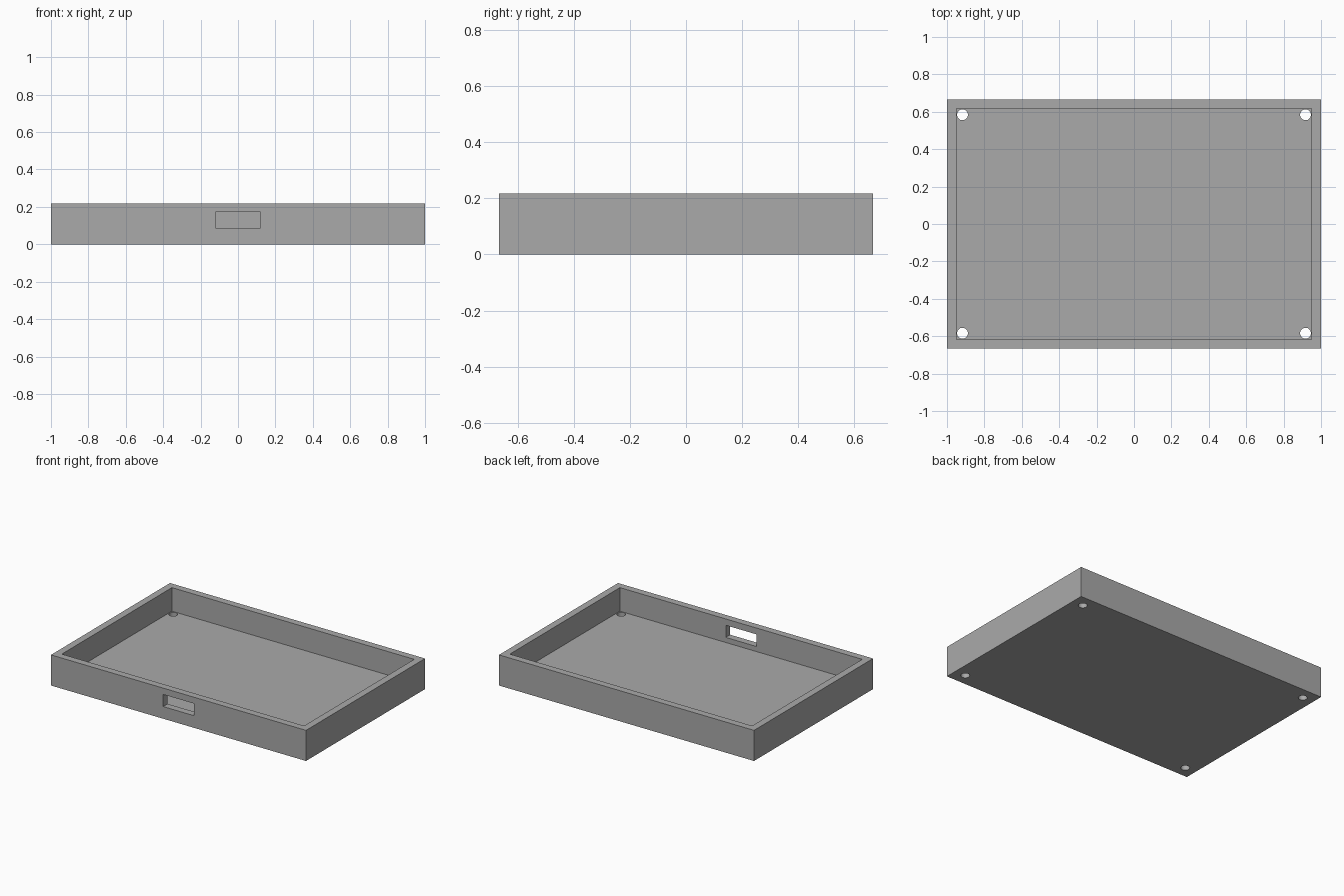
import bpy

default = bpy.data.objects.get("Cube")
if default:
    bpy.data.objects.remove(default, do_unlink=True)

WIDTH, DEPTH, HEIGHT = 2.0, 4 / 3, 0.217
WALL, FLOOR = 0.05, 0.05
HOLE_RADIUS, HOLE_INSET = 0.029, 0.083

grey = bpy.data.materials.new("plain grey")
grey.use_nodes = True
grey.diffuse_color = (0.4, 0.4, 0.4, 1)
grey.node_tree.nodes["Principled BSDF"].inputs["Base Color"].default_value = (0.4, 0.4, 0.4, 1)


def box(name, size, z_low, y=0):
    bpy.ops.mesh.primitive_cube_add(size=1, location=(0, y, z_low + size[2] / 2))
    obj = bpy.context.object
    obj.name = name
    obj.scale = size
    bpy.ops.object.transform_apply(location=True, rotation=False, scale=True)
    obj.data.materials.append(grey)
    return obj


def cut(target, cutter):
    cutter.hide_render = True
    mod = target.modifiers.new(cutter.name, "BOOLEAN")
    mod.operation = "DIFFERENCE"
    mod.solver = "EXACT"
    mod.object = cutter
    bpy.context.view_layer.objects.active = target
    bpy.ops.object.modifier_apply(modifier=mod.name)
    bpy.data.objects.remove(cutter, do_unlink=True)


# Open tray body
tray = box("tray", (WIDTH, DEPTH, HEIGHT), 0)
cut(tray, box("cavity_cutter", (WIDTH - 2 * WALL, DEPTH - 2 * WALL, HEIGHT), FLOOR))

# Cable slot through the front wall
cut(tray, box("slot_cutter", (0.24, 3 * WALL, 0.086), 0.086, -DEPTH / 2))

# Screw holes through the floor corners
for sx in (-1, 1):
    for sy in (-1, 1):
        bpy.ops.mesh.primitive_cylinder_add(
            vertices=32, radius=HOLE_RADIUS, depth=4 * FLOOR,
            location=(sx * (WIDTH / 2 - HOLE_INSET), sy * (DEPTH / 2 - HOLE_INSET), 0))
        hole = bpy.context.object
        hole.name = "screw_hole_cutter"
        hole.data.materials.append(grey)
        cut(tray, hole)

# Crisp flat walls, smooth hole sides
bpy.ops.object.select_all(action="DESELECT")
tray.select_set(True)
bpy.context.view_layer.objects.active = tray
bpy.ops.object.shade_smooth_by_angle(angle=0.52)
